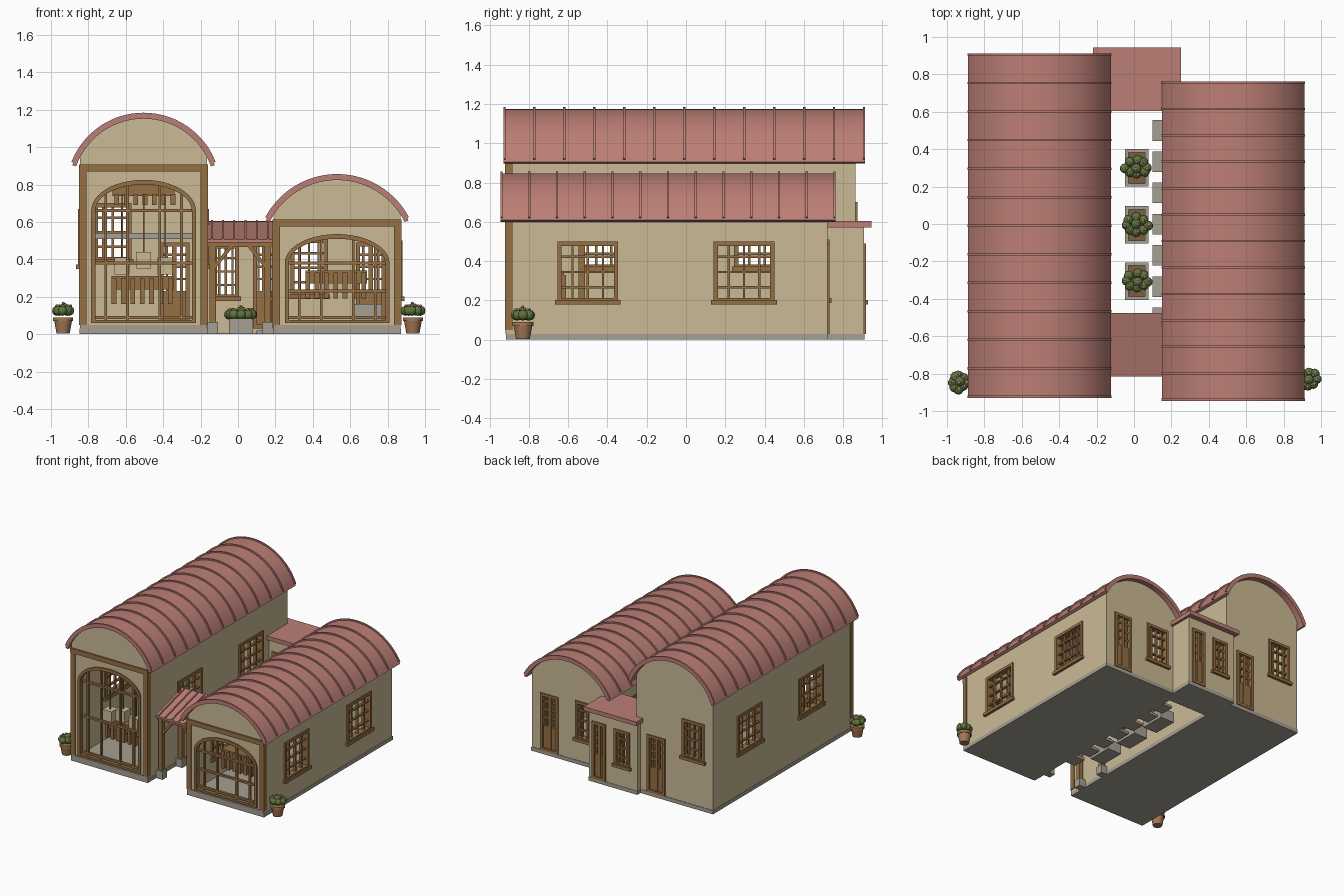
import bpy, bmesh, random
from math import sin, cos, asin, pi, sqrt
from mathutils import Matrix, Vector

random.seed(4)
cube = bpy.data.objects.get("Cube")
if cube:
    bpy.data.objects.remove(cube, do_unlink=True)


def material(name, *rgb):
    m = bpy.data.materials.new(name)
    m.use_nodes = True
    m.diffuse_color = (*rgb, 1)
    node = next(n for n in m.node_tree.nodes if n.type == 'BSDF_PRINCIPLED')
    node.inputs["Base Color"].default_value = (*rgb, 1)
    return m


CREAM = material("cream plaster", .60, .49, .30)
ROOF = material("rose metal", .50, .21, .18)
WOOD = material("brown timber", .30, .16, .06)
STONE = material("grey stone", .38, .35, .29)
CLAY = material("terracotta", .38, .19, .09)
LEAF = material("leaf green", .11, .18, .045)
PINK = material("flower pink", .50, .20, .22)
SOIL = material("soil", .20, .11, .05)

FLAT = Matrix.Identity(4)


def front(y):
    """Panel frame: u along x, v up, w towards the front."""
    return Matrix(((1, 0, 0, 0), (0, 0, -1, y), (0, 1, 0, 0), (0, 0, 0, 1)))


def side(x):
    """Panel frame: u along y, v up, w along x."""
    return Matrix(((0, 0, 1, x), (1, 0, 0, 0), (0, 1, 0, 0), (0, 0, 0, 1)))


def finish(name, mesh, mat, smooth=False):
    mesh.materials.clear()
    mesh.materials.append(mat)
    for p in mesh.polygons:
        p.material_index = 0
        p.use_smooth = smooth
    if smooth:
        mesh.set_sharp_from_angle(angle=0.6)
    ob = bpy.data.objects.new(name, mesh)
    bpy.context.collection.objects.link(ob)
    return ob


def boxes(name, mat, items, frame=FLAT):
    """One mesh of boxes, each (u0, u1, v0, v1, w0, w1) in the given frame."""
    bm = bmesh.new()
    for a, b, c, d, e, f in items:
        place = Matrix.Translation(((a + b) / 2, (c + d) / 2, (e + f) / 2))
        size = Matrix.Diagonal((b - a, d - c, f - e, 1))
        bmesh.ops.create_cube(bm, size=1, matrix=frame @ place @ size)
    mesh = bpy.data.meshes.new(name)
    bm.to_mesh(mesh)
    bm.free()
    return finish(name, mesh, mat)


def panel(name, mat, frame, half, outline, holes=(), smooth=False):
    """Flat outline with holes, extruded both ways by half."""
    cu = bpy.data.curves.new(name, 'CURVE')
    cu.dimensions, cu.fill_mode, cu.extrude = '2D', 'BOTH', half
    for loop in (outline, *holes):
        s = cu.splines.new('POLY')
        s.points.add(len(loop) - 1)
        for p, (u, v) in zip(s.points, loop):
            p.co = (u, v, 0, 1)
        s.use_cyclic_u = True
    tmp = bpy.data.objects.new(name + " outline", cu)
    bpy.context.collection.objects.link(tmp)
    mesh = bpy.data.meshes.new_from_object(tmp.evaluated_get(bpy.context.evaluated_depsgraph_get()))
    bpy.data.objects.remove(tmp, do_unlink=True)
    bpy.data.curves.remove(cu)
    mesh.transform(frame)
    return finish(name, mesh, mat, smooth)


def rect(u0, u1, v0, v1):
    return [(u0, v0), (u1, v0), (u1, v1), (u0, v1)]


def arc(c, cz, r, a, n=28):
    """Points of an arc from +a to -a measured from straight up."""
    return [(c + r * sin(a - 2 * a * i / n), cz + r * cos(a - 2 * a * i / n)) for i in range(n + 1)]


def arch(c, hw, z0, spring, top, n=24):
    curve = [(c + hw * cos(pi * i / n), spring + (top - spring) * sin(pi * i / n)) for i in range(n + 1)]
    return [(c - hw, z0), (c + hw, z0)] + curve


def joinery(name, frame, u, hw, v0, v1, door=False):
    """Frame, lattice and either sill and lintel or a solid lower leaf."""
    t, d, b = .022, .025, .006
    parts = [(u - hw, u - hw + t, v0, v1, -d, d), (u + hw - t, u + hw, v0, v1, -d, d),
             (u - hw, u + hw, v1 - t, v1, -d, d), (u - hw, u + hw, v0, v0 + t, -d, d)]
    low = v0 + .2 if door else v0
    for i in (-.5, 0, .5):
        parts.append((u + i * hw - b, u + i * hw + b, low, v1, -.01, .01))
    for i in (.25, .5, .75):
        z = low + (v1 - low) * i
        parts.append((u - hw, u + hw, z - b, z + b, -.01, .01))
    if door:
        parts.append((u - hw, u + hw, v0, low, -.012, .012))
        parts.append((u - .012, u + .012, v0, v1, -.018, .018))
    else:
        parts.append((u - hw - .012, u + hw + .012, v0 - .012, v0 + .012, -.036, .036))
    boxes(name, WOOD, parts, frame)


def wall(name, frame, outline, openings):
    """Plaster wall pierced by windows and doors (u, half width, v0, v1, door)."""
    holes = [rect(u - h + .01, u + h - .01, a + .01, b - .01) for u, h, a, b, _ in openings]
    panel(name, CREAM, frame, .015, outline, holes)
    for i, (u, h, a, b, door) in enumerate(openings):
        joinery(f"{name}_{'door' if door else 'window'}_{i + 1}", frame, u, h, a, b, door)


def hall(tag, c, back, eave, ridge, y0, y1, sill, ys, spring, top, bars, back_openings):
    """A barrel-roofed hall with an arched glazed front."""
    hw, y_front, x0, x1 = .34, -.895, c - .34, c + .34
    rw, h = .385, ridge - eave
    r = (rw * rw + h * h) / (2 * h)
    cz, a = ridge - r, asin(rw / r)

    # Barrel roof with standing seams
    band = arc(c, cz, r - .004, a) + arc(c, cz, r - .026, a)[::-1]
    panel(tag + "_roof", ROOF, front((y0 + y1) / 2), (y1 - y0) / 2, band, smooth=True)
    seam = arc(c, cz, r + .006, a * .97) + arc(c, cz, r - .01, a * .97)[::-1]
    for i in range(13):
        y = y0 + .006 + (y1 - y0 - .012) * i / 12
        panel(f"{tag}_roof_seam_{i + 1}", ROOF, front(y), .006, seam, smooth=True)

    # End walls rise into the vault, side walls stop under it
    inner = r - .02
    end = [(x0, .01), (x1, .01)] + arc(c, cz, inner, asin(hw / inner))
    panel(tag + "_front_wall", CREAM, front(y_front), .015, end, [arch(c, .265, .07, spring, top - .015)])
    wall(tag + "_back_wall", front(back - .015), end, back_openings)
    high = cz + sqrt(inner ** 2 - hw ** 2)
    for s, label in ((-1, "right"), (1, "left")):
        wall(f"{tag}_{label}_wall", side(c + s * (hw - .015)), rect(-.9, back, .01, high),
             [(y, .155, sill, sill + .31, False) for y in ys])

    # Plinth and floor
    boxes(tag + "_plinth", STONE, [(x0 - .002, x1 + .002, -.915, back + .004, 0, .03),
                                   (x0, x1, -.918, -.88, .03, .05)])

    # Timber corner posts and beam
    beam = eave - .005
    boxes(tag + "_timber_frame", WOOD, [
        (x0 - .005, x0 + .035, -.92, -.88, .05, beam), (x1 - .035, x1 + .005, -.92, -.88, .05, beam),
        (x0 - .005, x1 + .005, -.922, -.88, beam - .03, beam + .008)])

    # Arched window frame and glazing bars
    panel(tag + "_arch_frame", WOOD, front(y_front - .005), .02,
          arch(c, .28, .06, spring, top), [arch(c, .258, .075, spring, top - .025)])
    glazing = [(c - .26, c + .26, z - .008, z + .008, -.01, .01) for z in bars]
    for k in (-.78, -.33, .33, .78):
        z = spring + (top - spring - .02) * sqrt(1 - k * k)
        u = c + .26 * k
        glazing.append((u - .007, u + .007, .07, z, -.01, .01))
    boxes(tag + "_arch_glazing", WOOD, glazing, front(y_front))

    # Counter rack with upright slats
    z = spring - .19 if tag == "low_hall" else .16
    rack = [(c - .17, c + .16, -.72, -.62, z + .08, z + .15)]
    rack += [(c - .17 + .05 * i, c - .145 + .05 * i, -.73, -.61, z, z + .14) for i in range(7)]
    boxes(tag + "_counter", WOOD, rack)


hall("tall_hall", -.505, .863, .905, 1.178, -.93, .912, .36, (-.38, .40), .66, .825, (.09, .38, .66),
     [(-.34, .08, .03, .49, True), (-.67, .1, .39, .70, False)])
hall("low_hall", .53, .72, .61, .85, -.945, .762, .19, (-.5, .295), .38, .535, (.09, .23, .38),
     [(.71, .08, .03, .49, True), (.38, .1, .2, .51, False)])

# Furnishings seen through the tall front
boxes("loft_floor", STONE, [(-.82, -.19, -.1, .2, .51, .54)])
boxes("upper_rack", WOOD, [(-.67, -.34, -.72, -.62, .74, .80)]
      + [(-.66 + .05 * i, -.635 + .05 * i, -.73, -.61, .69, .75) for i in range(7)])
boxes("pendant_shades", CREAM, [(x - .04, x + .04, -.78, -.70, z, z + .09)
                                for x, z in ((-.62, .32), (-.505, .35), (-.39, .32))])
boxes("pendant_cords", WOOD, [(x - .004, x + .004, -.744, -.736, .4, .75) for x in (-.62, -.505, -.39)])
boxes("low_bench", STONE, [(.62, .77, -.3, -.1, .03, .16)])

# Rear link between the halls
link_openings = [(.14, .06, .03, .49, True), (-.065, .07, .19, .48, False)]
for label, y in (("front", .645), ("back", .89)):
    wall(f"link_{label}_wall", front(y), rect(-.2, .23, .01, .58), link_openings)
for label, x in (("right", -.185), ("left", .215)):
    wall(f"link_{label}_wall", side(x), rect(.64, .9, .01, .58), [])
boxes("link_roof", ROOF, [(-.22, .25, .605, .945, .572, .605)])
boxes("link_plinth", STONE, [(-.202, .232, .63, .908, 0, .03)])

# Entrance pergola
slope = [(-.815, .49), (-.475, .585), (-.475, .602), (-.815, .507)]
panel("pergola_roof", ROOF, side(.0125), .178, slope)
for i in range(6):
    panel(f"pergola_seam_{i + 1}", ROOF, side(-.14 + .06 * i), .005, [(y, z + .008) for y, z in slope])
boxes("pergola_beams", WOOD, [(-.16, .185, y - .015, y + .015, z - .035, z) for y, z in ((-.78, .5), (-.53, .565))])
for y, row in ((-.78, "front"), (-.53, "rear")):
    boxes(f"pergola_{row}_posts", WOOD, [(x - .017, x + .017, y - .017, y + .017, .06, .48) for x in (-.135, .16)])
    boxes(f"pergola_{row}_footings", STONE, [(x - .028, x + .028, y - .028, y + .028, 0, .065) for x in (-.135, .16)])
    for s, label in ((1, "right"), (-1, "left")):
        brace = [(.0125 - s * u, v) for u, v in ((.14, .34), (.04, .465), (.065, .465), (.14, .37))]
        panel(f"pergola_{row}_{label}_brace", WOOD, front(y), .01, brace)

# Courtyard stepping stones
boxes("stepping_stones", STONE, [(.1, .2, y - .055, y + .055, 0, .02)
                                 for y in [.5 - .167 * i for i in range(7)]])


def cone(name, mat, x, y, z0, z1, r0, r1, n=20):
    bm = bmesh.new()
    bmesh.ops.create_cone(bm, cap_ends=True, segments=n, radius1=r0, radius2=r1, depth=z1 - z0,
                          matrix=Matrix.Translation((x, y, (z0 + z1) / 2)))
    mesh = bpy.data.meshes.new(name)
    bm.to_mesh(mesh)
    bm.free()
    finish(name, mesh, mat, smooth=True)


def plant(name, x, y, z, sx=1.0):
    """Clump of leafy balls dotted with small flowers."""
    spots = [Vector((.036 * sx * cos(i * pi / 4), .036 * sin(i * pi / 4), 0)) for i in range(8)] + [Vector((0, 0, .015))]
    for label, mat, rad, lift in (("leaves", LEAF, .027, 0), ("flowers", PINK, .008, .026)):
        bm = bmesh.new()
        for p in spots:
            jitter = Vector((random.uniform(-.006, .006), random.uniform(-.006, .006), lift))
            bmesh.ops.create_icosphere(bm, subdivisions=2, radius=rad,
                                       matrix=Matrix.Translation(Vector((x, y, z)) + p + jitter))
        mesh = bpy.data.meshes.new(f"{name}_{label}")
        bm.to_mesh(mesh)
        bm.free()
        finish(f"{name}_{label}", mesh, mat, smooth=True)


# Pots flanking the halls
for x, y, label in ((-.935, -.845, "right"), (.935, -.83, "left")):
    cone(f"{label}_pot", CLAY, x, y, .003, .075, .035, .048)
    cone(f"{label}_pot_rim", CLAY, x, y, .07, .09, .054, .054)
    plant(f"{label}_pot_plant", x, y, .125)

# Courtyard planters
for i, y in enumerate((.3, -.005, -.305)):
    boxes(f"planter_{i + 1}", STONE, [(-.047, .077, y - .1, y + .1, 0, .02),
                                      (-.047, -.03, y - .1, y + .1, 0, .085), (.06, .077, y - .1, y + .1, 0, .085),
                                      (-.047, .077, y - .1, y - .083, 0, .085), (-.047, .077, y + .083, y + .1, 0, .085)])
    boxes(f"planter_soil_{i + 1}", SOIL, [(-.03, .06, y - .083, y + .083, .02, .075)])
    plant(f"planter_plant_{i + 1}", .015, y, .105, 1.6)
